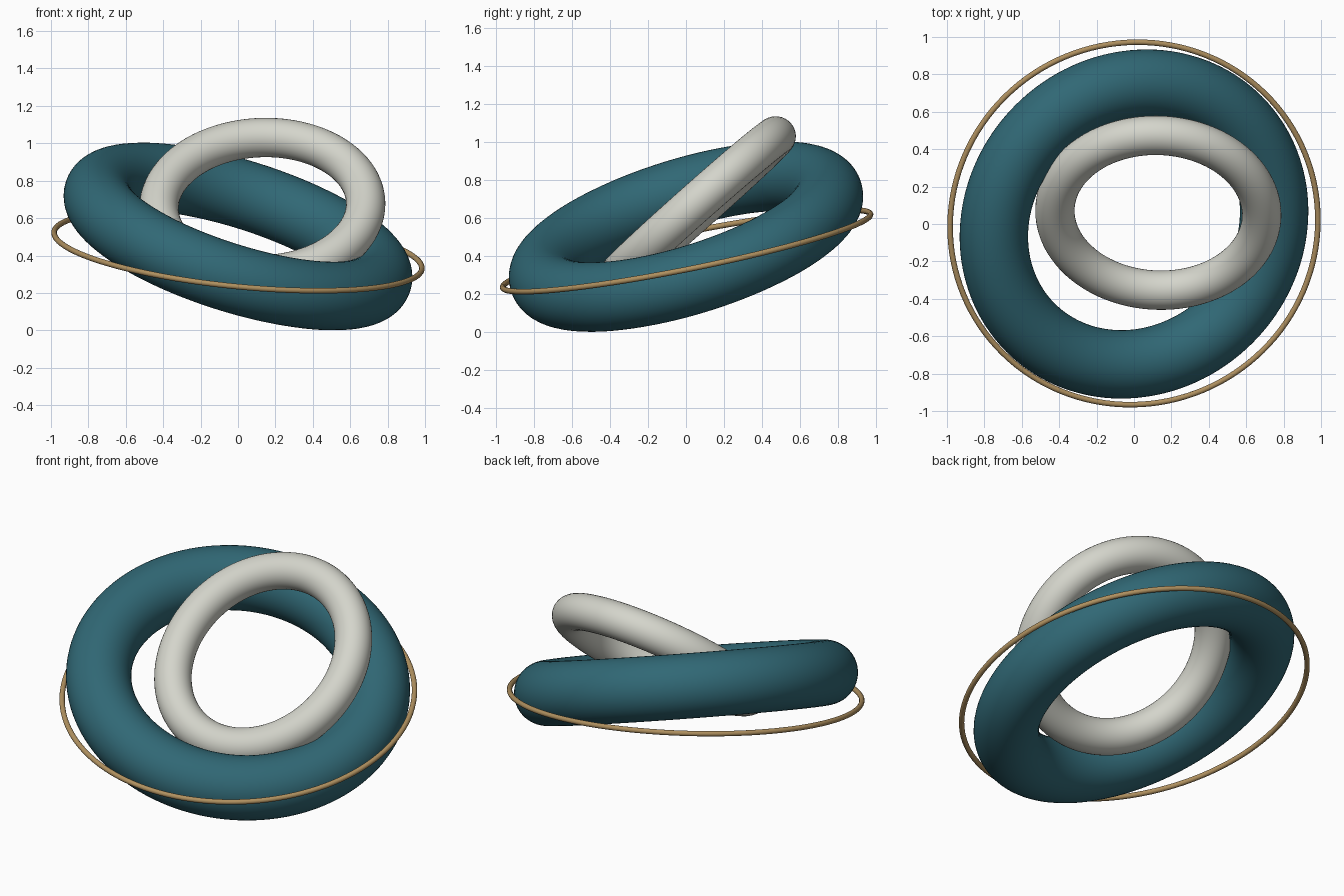
import bpy
from mathutils import Vector

if "Cube" in bpy.data.objects:
    bpy.data.objects.remove(bpy.data.objects["Cube"])


def material(name, color):
    mat = bpy.data.materials.new(name)
    mat.diffuse_color = (*color, 1.0)
    mat.use_nodes = True
    mat.node_tree.nodes["Principled BSDF"].inputs["Base Color"].default_value = mat.diffuse_color
    return mat


def ring(name, center, normal, major, minor, sides, mat):
    """Smooth torus whose axis points along the given normal."""
    bpy.ops.mesh.primitive_torus_add(
        major_radius=major, minor_radius=minor,
        major_segments=128, minor_segments=sides, location=center)
    obj = bpy.context.object
    obj.name = name
    obj.rotation_mode = 'QUATERNION'
    obj.rotation_quaternion = Vector((0, 0, 1)).rotation_difference(Vector(normal).normalized())
    obj.data.materials.append(mat)
    bpy.ops.object.shade_smooth()
    return obj


teal = material("teal", (0.030, 0.138, 0.178))
ivory = material("warm_grey", (0.66, 0.665, 0.60))
gold = material("gold", (0.43, 0.28, 0.115))

# Thick tilted main ring
ring("main_ring", (0, 0, 0.502), (0.29, -0.285, 0.913), 0.783, 0.183, 48, teal)

# Steeper ring linked through the main ring
ring("linked_ring", (0.13, 0.06, 0.664), (-0.03, -0.663, 0.748), 0.553, 0.105, 36, ivory)

# Thin wire orbiting the outside
ring("outer_wire", (0, 0.003, 0.427), (0.0976, -0.195, 0.976), 0.988, 0.015, 16, gold)
